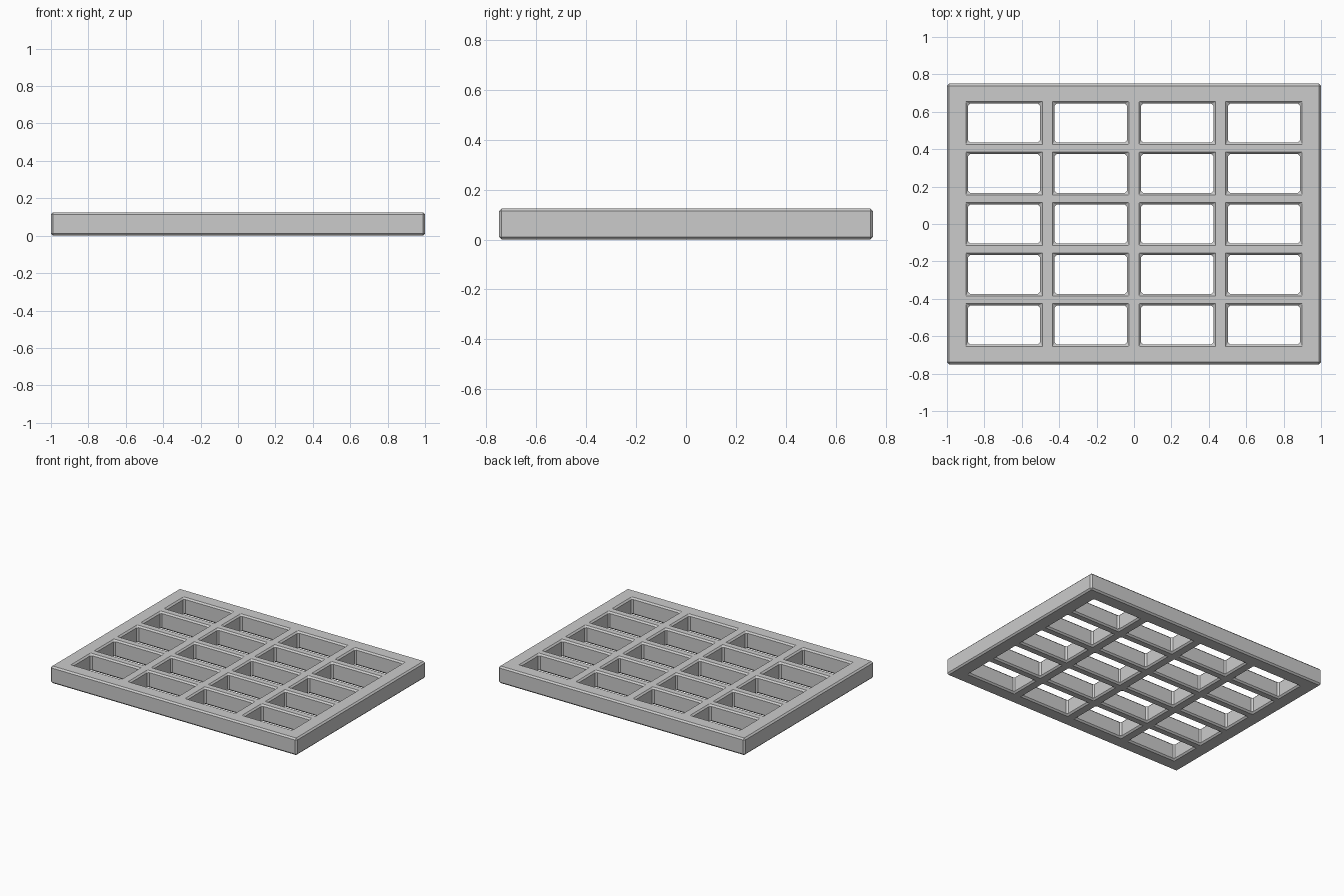
import bpy, bmesh

if "Cube" in bpy.data.objects:
    bpy.data.objects.remove(bpy.data.objects["Cube"])

HEIGHT = 0.125
HOLE_X, HOLE_Y = 0.386, 0.206      # clear opening size
PITCH_X, PITCH_Y = 0.463, 0.27     # spacing of the openings


def lines(count, pitch, size, half):
    """Grid lines along one axis: outer edge, both sides of each hole, outer edge."""
    out = [-half]
    for i in range(count):
        c = (i - (count - 1) / 2) * pitch
        out += [c - size / 2, c + size / 2]
    return out + [half]


xs = lines(4, PITCH_X, HOLE_X, 1.0)
ys = lines(5, PITCH_Y, HOLE_Y, 0.75)

# Flat lattice: every cell except the openings (odd column and odd row)
bm = bmesh.new()
v = [[bm.verts.new((x, y, 0)) for y in ys] for x in xs]
for i in range(len(xs) - 1):
    for j in range(len(ys) - 1):
        if not (i % 2 and j % 2):
            bm.faces.new((v[i][j], v[i + 1][j], v[i + 1][j + 1], v[i][j + 1]))

# Thicken the lattice into a slab
ext = bmesh.ops.extrude_face_region(bm, geom=bm.faces[:], use_keep_orig=True)
top = [g for g in ext["geom"] if isinstance(g, bmesh.types.BMVert)]
bmesh.ops.translate(bm, verts=top, vec=(0, 0, HEIGHT))
bmesh.ops.recalc_face_normals(bm, faces=bm.faces[:])

me = bpy.data.meshes.new("lattice_panel")
bm.to_mesh(me)
bm.free()
panel = bpy.data.objects.new("lattice_panel", me)
bpy.context.collection.objects.link(panel)

# Small flat chamfer on all sharp edges
bev = panel.modifiers.new("chamfer", "BEVEL")
bev.width = 0.011
bev.segments = 1
bev.limit_method = "ANGLE"
